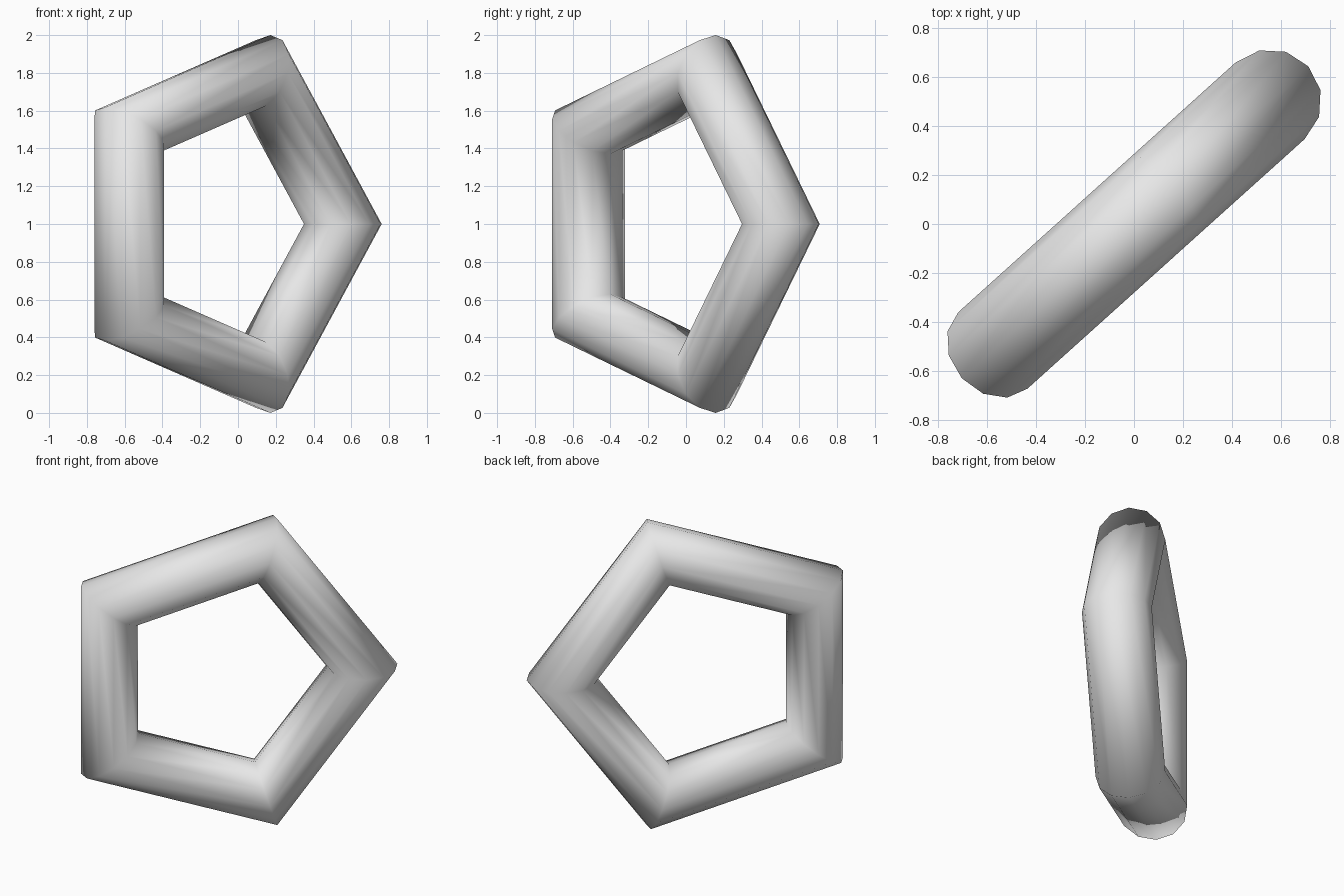
import bpy
from math import radians
from mathutils import Matrix, Vector

# Remove the default cube
cube = bpy.data.objects.get("Cube")
if cube:
    bpy.data.objects.remove(cube, do_unlink=True)

# Plain grey material
grey = bpy.data.materials.new("light grey")
grey.use_nodes = True
colour = (0.8, 0.8, 0.8, 1.0)
grey.diffuse_color = colour
bsdf = next(n for n in grey.node_tree.nodes if n.type == 'BSDF_PRINCIPLED')
bsdf.inputs["Base Color"].default_value = colour

# Five-sided ring with a twelve-sided tube
bpy.ops.mesh.primitive_torus_add(
    major_segments=5, minor_segments=12,
    major_radius=0.8412, minor_radius=0.2103, location=(0, 0, 0))
ring = bpy.context.object
ring.name = "pentagon_ring"
ring.data.materials.append(grey)

# Stand it upright and turn it about the vertical
mesh = ring.data
mesh.transform(Matrix.Rotation(radians(42), 4, 'Z') @ Matrix.Rotation(radians(90), 4, 'X'))

# Centre it on the ground
lo = Vector([min(v.co[i] for v in mesh.vertices) for i in range(3)])
hi = Vector([max(v.co[i] for v in mesh.vertices) for i in range(3)])
centre = (lo + hi) / 2
mesh.transform(Matrix.Translation((-centre.x, -centre.y, -lo.z)))

# Smooth all round, corners included
bpy.ops.object.shade_smooth()
